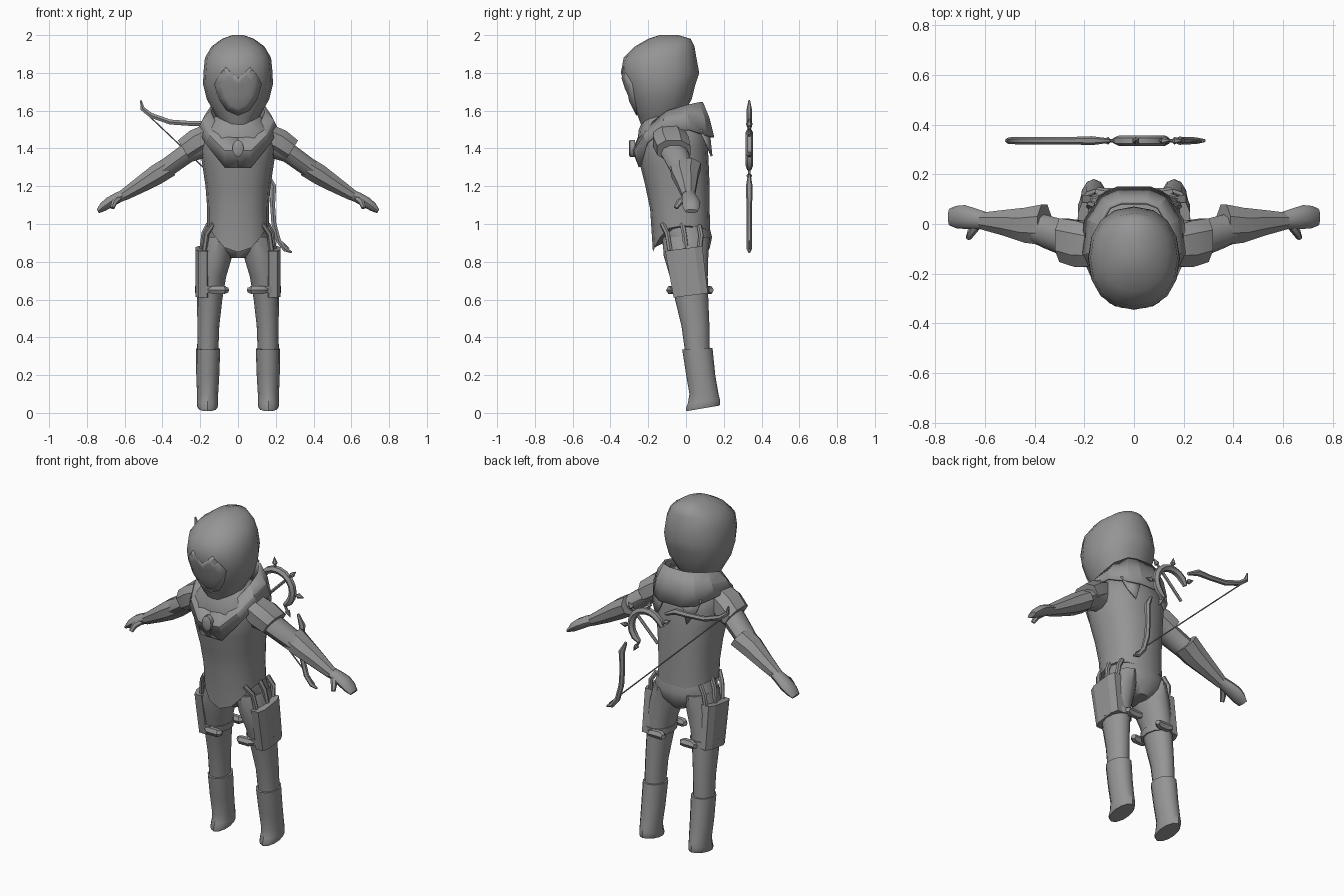
import bpy, bmesh, math
from mathutils import Vector
from mathutils.bvhtree import BVHTree

if "Cube" in bpy.data.objects:
    bpy.data.objects.remove(bpy.data.objects["Cube"])

grey = bpy.data.materials.new("plain_grey")
grey.diffuse_color = (0.3, 0.3, 0.3, 1)
grey.use_nodes = True
grey.node_tree.nodes["Principled BSDF"].inputs["Base Color"].default_value = grey.diffuse_color


def finish(ob, mirror=False, angle=40, thick=0):
    """Material, mirroring across x, thickness and smooth shading."""
    ob.data.materials.append(grey)
    bpy.ops.object.select_all(action='DESELECT')
    ob.select_set(True)
    bpy.context.view_layer.objects.active = ob
    bpy.ops.object.shade_smooth_by_angle(angle=math.radians(angle))
    if thick:
        ob.modifiers.new("thickness", 'SOLIDIFY').thickness = thick
    if mirror:
        ob.modifiers.new("mirror", 'MIRROR')
    return ob


def from_bmesh(name, bm, **kw):
    bmesh.ops.recalc_face_normals(bm, faces=bm.faces)
    me = bpy.data.meshes.new(name)
    bm.to_mesh(me)
    bm.free()
    ob = bpy.data.objects.new(name, me)
    bpy.context.collection.objects.link(ob)
    return finish(ob, **kw)


def loft(name, sections, n=12, u=(1, 0, 0), v=(0, 1, 0), power=1.0, tweak=None, **kw):
    """Skin of elliptical rings (x, y, z, ru, rv, tilt); power < 1 makes them boxier."""
    bm = bmesh.new()
    u, v = Vector(u), Vector(v)
    rings = []
    for i, s in enumerate(sections):
        tilt = s[5] if len(s) > 5 else 0
        ring = []
        for k in range(n):
            a = 2 * math.pi * (k + 0.5 * (n == 8)) / n
            c, d = math.cos(a), math.sin(a)
            c = math.copysign(abs(c) ** power, c)
            d = math.copysign(abs(d) ** power, d)
            p = Vector(s[:3]) + u * s[3] * c + v * s[4] * d
            p.z += tilt * s[4] * d
            if tweak:
                p = tweak(i, p, d)
            ring.append(bm.verts.new(p))
        rings.append(ring)
    for r, t in zip(rings, rings[1:]):
        for k in range(n):
            j = (k + 1) % n
            bm.faces.new((r[k], r[j], t[j], t[k]))
    bm.faces.new(rings[0])
    bm.faces.new(rings[-1])
    return from_bmesh(name, bm, **kw)


def body(name, rows, **kw):
    """Upright loft from rows of (z, half width, y front, y back)."""
    return loft(name, [(0, (f + b) / 2, z, w, (b - f) / 2) for z, w, f, b in rows], **kw)


def tube(name, pts, depth, mirror=False):
    """Tapered tube through points (x, y, z, radius factor)."""
    cu = bpy.data.curves.new(name, 'CURVE')
    cu.dimensions = '3D'
    cu.bevel_depth, cu.bevel_resolution, cu.use_fill_caps = depth, 1, True
    sp = cu.splines.new('POLY')
    sp.points.add(len(pts) - 1)
    for p, q in zip(sp.points, pts):
        p.co = (*q[:3], 1)
        p.radius = q[3] if len(q) > 3 else 1
    ob = bpy.data.objects.new(name, cu)
    bpy.context.collection.objects.link(ob)
    bpy.ops.object.select_all(action='DESELECT')
    ob.select_set(True)
    bpy.context.view_layer.objects.active = ob
    bpy.ops.object.convert(target='MESH')
    return finish(bpy.context.view_layer.objects.active, mirror=mirror)


# Head in its hood, and neck
hood = body("hood", [(1.48, .05, -.22, -.08), (1.57, .115, -.255, -.02), (1.66, .165, -.30, .03),
                     (1.74, .185, -.325, .05), (1.80, .183, -.345, .07), (1.88, .175, -.33, .055),
                     (1.94, .14, -.27, .045), (1.98, .085, -.20, .025), (2.0, .03, -.14, -.04)],
            n=16, power=.9, angle=50)
body("neck", [(1.4, .09, -.2, 0), (1.6, .08, -.2, -.02)])

# Face panel draped on the front of the hood
hb = bmesh.new()
hb.from_mesh(hood.data)
tree = BVHTree.FromBMesh(hb)
half = [(.065, 1.83), (.1, 1.79), (.125, 1.74), (.1, 1.66), (.06, 1.6)]
outline = [(0, 1.77)] + half + [(0, 1.575)] + [(-x, z) for x, z in reversed(half)]
bm = bmesh.new()


def drape(x, z):
    hit = tree.ray_cast(Vector((x, -1, z)), Vector((0, 1, 0)))[0]
    return bm.verts.new((x, hit.y - .006, z))


rings = [[drape(x * f, 1.69 + (z - 1.69) * f) for x, z in outline] for f in (1, .67, .34)]
for r, t in zip(rings, rings[1:]):
    for k in range(len(r)):
        j = (k + 1) % len(r)
        bm.faces.new((r[k], r[j], t[j], t[k]))
bm.faces.new(rings[-1])
from_bmesh("face_panel", bm, thick=.009)
hb.free()


# Tunic with pointed hem, and pelvis
def hem(i, p, d):
    if i == 0:
        p.z -= (.14 if d < 0 else .03) * abs(d) ** 3
    return p


body("tunic", [(.99, .163, -.175, .128), (1.08, .163, -.19, .125), (1.2, .172, -.215, .125),
               (1.32, .19, -.245, .12), (1.42, .205, -.26, .115), (1.5, .19, -.25, .1),
               (1.57, .12, -.22, .03)], n=16, power=.85, tweak=hem, angle=50)
body("pelvis", [(.82, .05, -.07, .09), (.87, .14, -.115, .125), (.93, .175, -.14, .138),
                (1.0, .15, -.155, .12)], n=16, power=.9)

# Wide collar with creased panels and brooch
rows = [
    [(0, -.25, 1.47), (.05, -.24, 1.48), (.12, -.18, 1.54), (.15, -.1, 1.6),
     (.14, 0, 1.63), (.1, .07, 1.645), (.05, .09, 1.645), (0, .09, 1.645)],
    [(0, -.285, 1.39), (.07, -.275, 1.39), (.15, -.225, 1.47), (.19, -.12, 1.55),
     (.18, .01, 1.57), (.125, .1, 1.56), (.06, .125, 1.56), (0, .125, 1.56)],
    [(0, -.25, 1.30), (.07, -.25, 1.30), (.175, -.21, 1.43), (.215, -.12, 1.5),
     (.2, .02, 1.5), (.14, .11, 1.47), (.07, .15, 1.46), (0, .15, 1.46)]]
bm = bmesh.new()
grid = [[bm.verts.new(p) for p in row] for row in rows]
for r, t in zip(grid, grid[1:]):
    for k in range(len(r) - 1):
        bm.faces.new((r[k], r[k + 1], t[k + 1], t[k]))
from_bmesh("collar", bm, mirror=True, thick=.012, angle=15)
loft("brooch", [(0, -.27, 1.4, .03, .045), (0, -.297, 1.4, .03, .045), (0, -.303, 1.4, .02, .033)],
     u=(1, 0, 0), v=(0, 0, 1))

# Pointed flaps under the back of the collar
bm = bmesh.new()
bm.faces.new([bm.verts.new(p) for p in [(.05, .125, 1.5), (.16, .08, 1.5), (.14, .115, 1.42), (.1, .14, 1.36)]])
from_bmesh("back_flap", bm, mirror=True, thick=.01)

# Arms, shoulder pads, cuffs, hands
AX = dict(u=(0, 1, 0), v=(.53, 0, .85), mirror=True)
loft("arm", [(.13, -.08, 1.43, .09, .09), (.18, -.075, 1.42, .085, .075), (.27, -.06, 1.375, .075, .055),
             (.36, -.03, 1.31, .068, .053), (.42, -.01, 1.265, .06, .05), (.6, .015, 1.155, .033, .03)],
     n=10, **AX)
loft("shoulder_pad", [(.14, -.09, 1.475, .085, .068), (.22, -.08, 1.435, .1, .073),
                      (.285, -.065, 1.39, .094, .066)], n=8, power=.85, angle=30, **AX)
loft("cuff", [(.36, -.003, 1.305, .088, .058), (.43, -.005, 1.262, .076, .058),
              (.52, .005, 1.205, .055, .046), (.61, .012, 1.15, .036, .032)], n=8, angle=30, **AX)
loft("hand", [(.59, .014, 1.16, .033, .029), (.635, .02, 1.14, .042, .03), (.68, .028, 1.115, .048, .03),
              (.715, .028, 1.09, .045, .025), (.742, .028, 1.067, .034, .012)], n=10, **AX)
tube("thumb", [(.63, -.005, 1.135, 1), (.655, -.035, 1.115, 1), (.665, -.055, 1.085, .7)], .017, True)

# Legs and boots
loft("leg", [(.1, 0, .93, .075, .125), (.12, 0, .83, .09, .118), (.14, .015, .72, .077, .1),
             (.15, .03, .6, .067, .088), (.157, .05, .46, .058, .074), (.16, .06, .33, .056, .066)],
     n=12, mirror=True)
loft("boot", [(.158, .06, .34, .064, .08, .06), (.16, .078, .2, .061, .077), (.161, .095, .1, .056, .077),
              (.161, .095, .06, .055, .085, .1), (.161, .09, .038, .056, .091, .17),
              (.161, .09, .024, .05, .088, .17)], n=12, mirror=True)

# Thigh cases, hip straps, knee bands and buckles
loft("thigh_case", [(.186, -.012, .87, .041, .103, .13), (.186, .025, .622, .041, .095, .13)],
     n=8, power=.6, mirror=True, angle=20)
for name, pts in {
        "front_strap": [(.13, -.125, 1.0), (.165, -.1, .95), (.178, -.085, .86)],
        "side_strap": [(.155, -.02, 1.0), (.18, -.01, .95), (.19, 0, .87)],
        "back_strap": [(.145, .07, .99), (.175, .08, .94), (.18, .07, .86)]}.items():
    tube(name, pts, .014, True)
loft("knee_band", [(.148, .022, .635, .079, .102), (.147, .018, .672, .081, .105)], n=12, mirror=True)
for name, y in (("front_buckle", -.082), ("back_buckle", .122)):
    tube(name, [(.055, y + .012, .65, .6), (.075, y, .65, 1), (.13, y, .65, 1), (.155, y + .012, .65, .6)], .024, True)

# Bow carried behind the back: limbs, curved grip, spikes and string
Y = .335
tube("upper_limb", [(-.515, Y, 1.655, .3), (-.505, Y, 1.61, .9), (-.46, Y, 1.575, 1), (-.36, Y, 1.54, 1),
                    (-.25, Y, 1.532, 1), (-.17, Y, 1.532, 1.2), (-.1, Y, 1.5, .6)], .015)
tube("lower_limb", [(.285, Y, .85, .4), (.25, Y, .865, .9), (.215, Y, .91, 1), (.19, Y, 1.0, 1),
                    (.183, Y, 1.1, 1), (.187, Y, 1.2, 1.2), (.16, Y, 1.26, .5)], .015)
C = Vector((.02, Y, 1.38))
ang = [math.radians(a) for a in range(-60, 161, 20)]
tube("bow_grip", [(C.x + .105 * math.cos(a), Y, C.z + .105 * math.sin(a), .6 if a in (ang[0], ang[-1]) else 1)
                  for a in ang], .021)
for i, deg in enumerate((-60, -5, 45, 95, 150)):
    d = Vector((math.cos(math.radians(deg)), 0, math.sin(math.radians(deg))))
    tube(f"grip_spike_{i}", [(*(C + d * r), f) for r, f in ((.1, .6), (.135, .6), (.142, 1.3), (.18, .05))], .012)
tube("grip_bar", [(-.05, Y, 1.31), (.09, Y, 1.45)], .009)
tube("bow_string", [(-.5, Y, 1.6), (.27, Y, .87)], .004)
